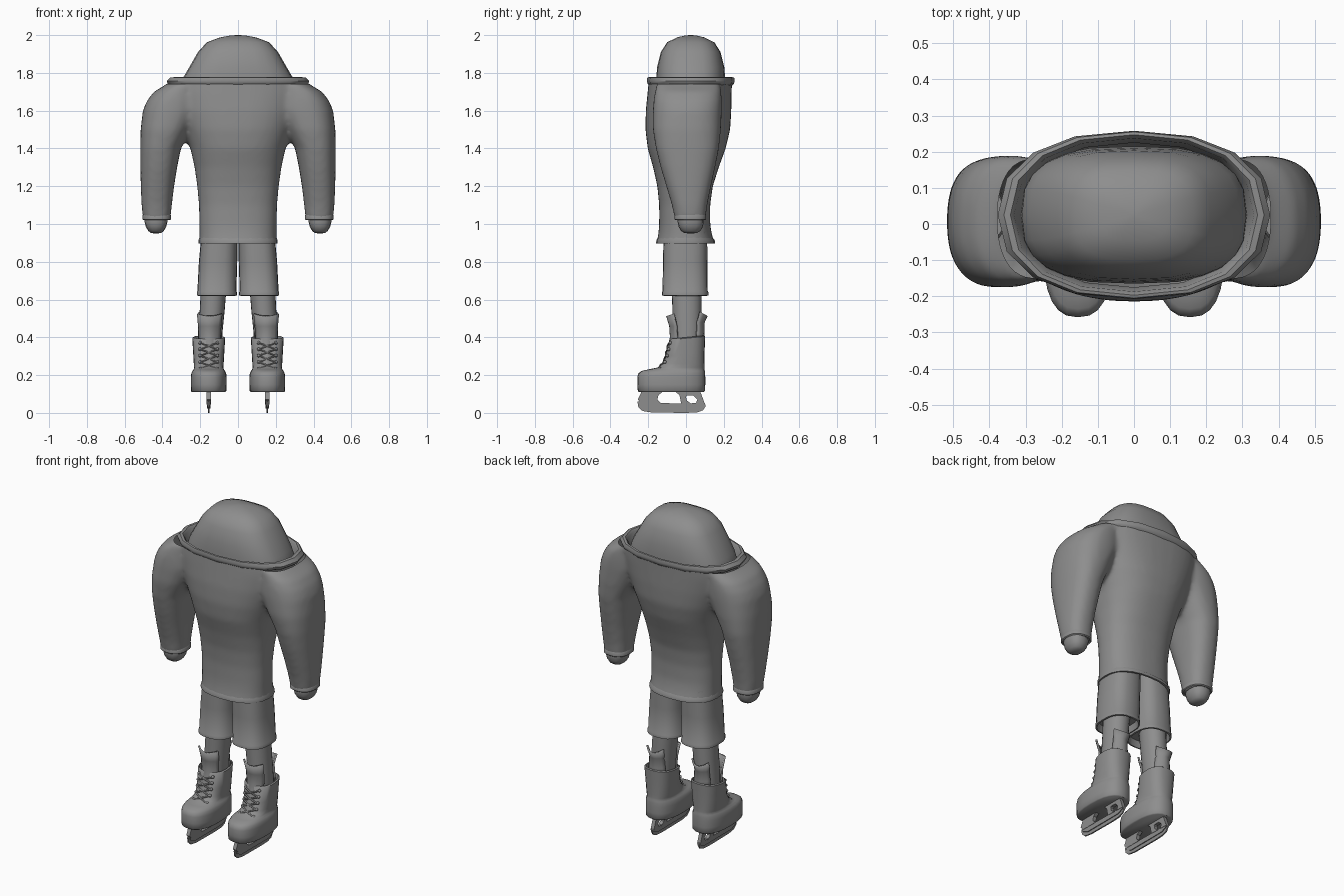
import bpy, bmesh, math

cube = bpy.data.objects.get("Cube")
if cube:
    bpy.data.objects.remove(cube, do_unlink=True)

GREY = (0.27, 0.27, 0.27, 1)
mat = bpy.data.materials.new("plain grey")
mat.use_nodes = True
mat.diffuse_color = GREY
mat.node_tree.nodes["Principled BSDF"].inputs["Base Color"].default_value = GREY


def finish(name, bm, mirror=False, angle=40, solid=0):
    """Turn a bmesh into a shaded object, optionally thickened and mirrored."""
    mesh = bpy.data.meshes.new(name)
    bmesh.ops.recalc_face_normals(bm, faces=bm.faces)
    bm.to_mesh(mesh)
    bm.free()
    mesh.materials.append(mat)
    obj = bpy.data.objects.new(name, mesh)
    bpy.context.collection.objects.link(obj)
    bpy.ops.object.select_all(action='DESELECT')
    obj.select_set(True)
    bpy.context.view_layer.objects.active = obj
    bpy.ops.object.shade_smooth_by_angle(angle=math.radians(angle))
    if solid:
        mod = obj.modifiers.new("thickness", 'SOLIDIFY')
        mod.thickness, mod.offset = solid, 0
    if mirror:
        obj.modifiers.new("mirror", 'MIRROR').use_clip = False
    return obj


def loft(bm, sections, n=24, power=2.4, low=True, high=True, slope=0):
    """Skin rounded outlines given as (z, x0, x1, y0, y1)."""
    rings = []
    for z, x0, x1, y0, y1 in sections:
        ring = []
        for i in range(n):
            a = math.tau * i / n
            c, s = math.cos(a), math.sin(a)
            x = (x0 + x1) / 2 + (x1 - x0) / 2 * math.copysign(abs(c) ** (2 / power), c)
            y = (y0 + y1) / 2 + (y1 - y0) / 2 * math.copysign(abs(s) ** (2 / power), s)
            lift = slope * y if z > 0.3 else 0
            ring.append(bm.verts.new((x, y, z + lift)))
        rings.append(ring)
    for a, b in zip(rings, rings[1:]):
        for i in range(n):
            j = (i + 1) % n
            bm.faces.new((a[i], a[j], b[j], b[i]))
    if low:
        bm.faces.new(rings[0])
    if high:
        bm.faces.new(rings[-1])


def lofted(name, sections, mirror=False, angle=40, solid=0, **kw):
    bm = bmesh.new()
    loft(bm, sections, **kw)
    return finish(name, bm, mirror, angle, solid)


# Jersey: torso and sleeves fused and softened, then trimmed open at both ends
torso = [(0.86, .207, -.158, .152), (0.90, .206, -.155, .15), (0.95, .204, -.146, .136),
         (1.0, .205, -.142, .128), (1.1, .207, -.142, .128), (1.2, .216, -.152, .142),
         (1.3, .230, -.174, .174), (1.4, .252, -.203, .210), (1.5, .29, -.215, .234),
         (1.6, .33, -.213, .24), (1.7, .36, -.203, .242), (1.8, .36, -.193, .245)]
sleeve = [(1.02, .358, .502, -.058, .103), (1.1, .35, .511, -.075, .113), (1.2, .338, .515, -.105, .133),
          (1.3, .322, .517, -.135, .155), (1.4, .302, .518, -.16, .175), (1.5, .25, .516, -.176, .185),
          (1.6, .2, .504, -.176, .19), (1.65, .2, .484, -.172, .19), (1.7, .2, .446, -.165, .187),
          (1.745, .2, .37, -.155, .18)]
bm = bmesh.new()
loft(bm, [(z, -r, r, a, b) for z, r, a, b in torso], n=40)
for side in (1, -1):
    loft(bm, [(z, *sorted((side * a, side * b)), c, d) for z, a, b, c, d in sleeve], n=32)
jersey = finish("jersey", bm)
fuse = jersey.modifiers.new("fuse", 'REMESH')
fuse.mode, fuse.voxel_size = 'VOXEL', 0.014
soften = jersey.modifiers.new("soften", 'SMOOTH')
soften.factor, soften.iterations = 0.5, 10
bm = bmesh.new()
bm.from_object(jersey, bpy.context.evaluated_depsgraph_get())
bpy.data.objects.remove(jersey, do_unlink=True)
for height, up in ((0.90, -1), (1.742, 1)):
    bmesh.ops.bisect_plane(bm, geom=bm.verts[:] + bm.edges[:] + bm.faces[:],
                           plane_co=(0, 0, height), plane_no=(0, 0, up), clear_outer=True)
finish("jersey", bm, angle=80)

# Hem, collar and cuffs
lofted("jersey_hem", [(.94, -.2, .2, -.14, .13), (.915, -.209, .209, -.157, .152),
                      (.898, -.209, .209, -.158, .153), (.898, -.197, .197, -.146, .141),
                      (.95, -.19, .19, -.13, .12)], low=False, high=False)
lofted("collar", [(z, -r, r, .025 - d, .025 + d) for z, r, d in
                  ((1.73, .355, .215), (1.742, .372, .228), (1.757, .377, .233), (1.775, .36, .23),
                   (1.777, .342, .222), (1.765, .332, .212), (1.66, .31, .2))],
       n=16, power=2.3, low=False, high=False)
lofted("cuffs", [(z, .43 - r, .43 + r, .023 - d, .023 + d) for z, r, d in
                 ((1.055, .07, .078), (1.045, .076, .084), (1.025, .076, .084),
                  (1.02, .07, .078), (1.04, .055, .06))], mirror=True)
lofted("hands", [(z, .434 - r, .434 + r, .025 - d, .025 + d) for z, r, d in
                 ((1.05, .06, .068), (1.01, .06, .069), (.985, .054, .064),
                  (.963, .041, .051), (.953, .028, .034), (.95, .01, .012))],
       mirror=True, n=16, angle=60)

# Domed body top rising out of the collar
lofted("domed_top", [(z, -r, r, .025 - d, .025 + d) for z, r, d in
                     ((1.6, .315, .19), (1.72, .31, .185), (1.775, .29, .182), (1.83, .258, .178),
                      (1.91, .212, .158), (1.962, .165, .125), (1.988, .095, .072),
                      (1.997, .045, .035), (2.0, .01, .008))], n=24, power=2.8, angle=60)

# Shorts and their hems
lofted("shorts", [(.96, .002, .192, -.118, .112), (.8, .004, .207, -.122, .113),
                  (.645, .009, .215, -.124, .115), (.64, .006, .218, -.127, .118),
                  (.622, .006, .218, -.127, .118), (.62, .014, .21, -.118, .11),
                  (.66, .02, .2, -.11, .1)], mirror=True, low=False, power=2.6)

# Legs
lofted("legs", [(.2, .09, .215, -.065, .078), (.42, .083, .212, -.07, .08),
                (.55, .07, .202, -.072, .082), (.8, .05, .19, -.08, .085)], mirror=True, power=2.1)

# Skate boots
CX = 0.155
boot = [(.11, .088, -.248, .095), (.116, .094, -.255, .1), (.15, .095, -.258, .102),
        (.19, .095, -.258, .102), (.21, .092, -.252, .101), (.222, .086, -.235, .1),
        (.23, .08, -.2, .098), (.24, .078, -.15, .097), (.26, .079, -.125, .097),
        (.31, .082, -.103, .098), (.395, .087, -.086, .102), (.4, .08, -.08, .096), (.33, .066, -.07, .085)]
lofted("skate_boots", [(z, CX - r, CX + r, a, b) for z, r, a, b in boot],
       mirror=True, high=False, power=2.5, slope=0.1, angle=50)


# Tongues and heel tabs: bent sheets given as (z, y, half width)
def sheet(name, rows, bend, notch=0, steps=8):
    bm = bmesh.new()
    grid = []
    for k, (z, y, w) in enumerate(rows):
        drop = notch if k == len(rows) - 1 else 0
        ts = [2 * i / steps - 1 for i in range(steps + 1)]
        grid.append([bm.verts.new((CX - .005 + w * t, y + bend * t * t, z - drop * (1 - t * t))) for t in ts])
    for a, b in zip(grid, grid[1:]):
        for i in range(steps):
            bm.faces.new((a[i], a[i + 1], b[i + 1], b[i]))
    finish(name, bm, mirror=True, solid=0.01)


sheet("boot_tongues", [(.23, -.14, .045), (.26, -.122, .045), (.32, -.1, .048), (.4, -.08, .055),
                       (.46, -.084, .058), (.525, -.1, .064)], .035, .012)
sheet("heel_tabs", [(.36, .094, .06), (.42, .092, .052), (.48, .094, .046), (.535, .11, .055)], -.035, .02)


# Laces: crossing cords over the tongue, with eyelets at the ends
def front_y(z):
    return -.112 - .012 * (.31 - z) / .05 if z > .27 else -.124 - .8 * (.27 - z)


cords = bpy.data.curves.new("laces", 'CURVE')
cords.dimensions = '3D'
cords.bevel_depth, cords.bevel_resolution = 0.0045, 1
cords.materials.append(mat)
bm = bmesh.new()
levels = [.235 + .034 * i for i in range(5)]
for k, z in enumerate(levels):
    for side in (1, -1):
        eye = bmesh.ops.create_uvsphere(bm, u_segments=8, v_segments=6, radius=.009)["verts"]
        bmesh.ops.translate(bm, verts=eye, vec=(CX + side * .046, front_y(z) + .014, z))
        if k < len(levels) - 1:
            top = levels[k + 1]
            line = cords.splines.new('POLY')
            line.points.add(2)
            for p, (x, h, out) in zip(line.points, ((-side, z, 0), (0, (z + top) / 2, .006), (side, top, 0))):
                p.co = (CX + x * .046, front_y(h) + .008 - out, h, 1)
finish("eyelets", bm, mirror=True, angle=60)
laces = bpy.data.objects.new("laces", cords)
bpy.context.collection.objects.link(laces)
laces.modifiers.new("mirror", 'MIRROR')


# Blades: side outlines (y, z) extruded across x
def plate(name, outline, half):
    bm = bmesh.new()
    face = bm.faces.new([bm.verts.new((CX - half, y, z)) for y, z in outline])
    new = bmesh.ops.extrude_face_region(bm, geom=[face])["geom"]
    bmesh.ops.translate(bm, verts=[v for v in new if isinstance(v, bmesh.types.BMVert)], vec=(2 * half, 0, 0))
    finish(name, bm, mirror=True, angle=25)


plate("blade_runners", [(-.257, .06), (-.252, .03), (-.23, .01), (-.18, .002), (0, 0), (.06, .003),
                        (.09, .014), (.104, .035), (.104, .045), (0, .03), (-.2, .03), (-.24, .06)], .004)
plate("blade_holders", [(-.25, .075), (-.24, .04), (-.2, .022), (.06, .022), (.1, .04), (.1, .052),
                        (-.04, .05), (-.13, .052), (-.2, .062)], .009)
plate("front_posts", [(-.255, .07), (-.23, .05), (-.13, .05), (-.152, .07), (-.145, .095), (-.12, .114), (-.235, .114)], .011)
plate("middle_posts", [(-.06, .114), (-.035, .095), (-.025, .048), (.03, .046), (.005, .065), (0, .085), (.015, .114)], .011)
plate("rear_posts", [(.06, .114), (.035, .095), (.06, .07), (.05, .046), (.1, .045), (.09, .075), (.075, .114)], .011)
plate("post_bridges", [(-.03, .092), (.07, .092), (.075, .114), (-.04, .114)], .011)
